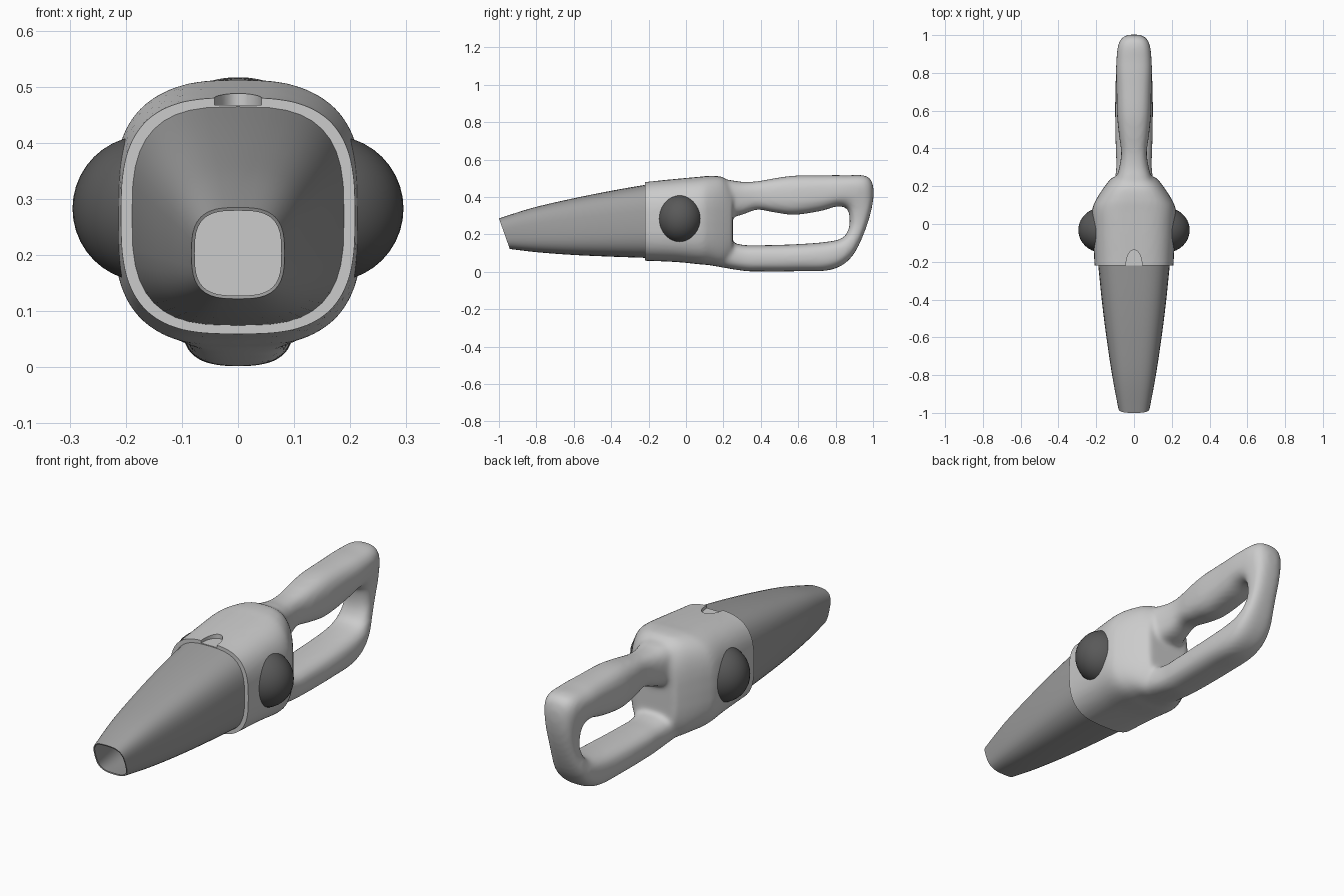
import bpy, bmesh, math
from mathutils import Vector

if "Cube" in bpy.data.objects:
    bpy.data.objects.remove(bpy.data.objects["Cube"])


def grey(name, v):
    m = bpy.data.materials.new(name)
    m.diffuse_color = (v, v, v, 1)
    m.use_nodes = True
    m.node_tree.nodes["Principled BSDF"].inputs["Base Color"].default_value = m.diffuse_color
    return m


def catmull(a, b, c, d, t):
    return 0.5 * (2 * b + (c - a) * t + (2 * a - 5 * b + 4 * c - d) * t * t
                  + (3 * b - a - 3 * c + d) * t ** 3)


def smooth_stations(st, steps):
    out = []
    for i in range(len(st) - 1):
        q = [st[max(i - 1, 0)], st[i], st[i + 1], st[min(i + 2, len(st) - 1)]]
        for k in range(steps):
            out.append([catmull(*p, k / steps) for p in zip(*q)])
    return out + [list(st[-1])]


def loft(bm, stations, n=3.0, seg=40, steps=5, caps=True):
    """Station: one edge (y, z), opposite edge (y, z), half width in x."""
    rings = []
    for y1, z1, y2, z2, w in smooth_stations(stations, steps):
        a, b = Vector((0, y1, z1)), Vector((0, y2, z2))
        c, h = (a + b) / 2, (a - b) / 2
        ring = []
        for k in range(seg):
            t = 2 * math.pi * k / seg
            co, si = math.cos(t), math.sin(t)
            p = c + h * math.copysign(abs(si) ** (2 / n), si)
            p.x = w * math.copysign(abs(co) ** (2 / n), co)
            ring.append(bm.verts.new(p))
        rings.append(ring)
    for r, s in zip(rings, rings[1:]):
        for k in range(seg):
            j = (k + 1) % seg
            bm.faces.new((r[k], r[j], s[j], s[k]))
    if caps:
        bm.faces.new(rings[0])
        bm.faces.new(rings[-1])


def finish(bm, name):
    bmesh.ops.recalc_face_normals(bm, faces=bm.faces)
    me = bpy.data.meshes.new(name)
    bm.to_mesh(me)
    bm.free()
    ob = bpy.data.objects.new(name, me)
    bpy.context.collection.objects.link(ob)
    return ob


def select(ob):
    bpy.ops.object.select_all(action='DESELECT')
    ob.select_set(True)
    bpy.context.view_layer.objects.active = ob


def bake_and_shade(ob, angle=35):
    select(ob)
    if ob.modifiers:
        bpy.ops.object.convert(target='MESH')
    bpy.ops.object.shade_smooth_by_angle(angle=math.radians(angle))


# motor housing and looped handle, fused into one skin
bm = bmesh.new()
housing = [(-.30, .478, .06, .208), (-.22, .481, .059, .209), (-.05, .497, .052, .218),
           (.07, .508, .04, .222), (.13, .513, .035, .200), (.20, .505, .028, .155),
           (.25, .455, .06, .115)]
loft(bm, [(y, t, y, b, w) for y, t, b, w in housing])
loft(bm, [
    (.10, .49, .10, .30, .13), (.22, .492, .22, .29, .10), (.30, .481, .30, .305, .078),
    (.38, .484, .38, .332, .068), (.48, .501, .47, .318, .08), (.58, .514, .58, .305, .09),
    (.72, .516, .72, .325, .093), (.85, .516, .81, .350, .095), (.975, .507, .862, .335, .088),
    (1.003, .41, .875, .28, .075), (.968, .25, .868, .225, .07), (.89, .085, .835, .18, .088),
    (.78, .012, .75, .16, .097), (.60, .003, .60, .148, .10), (.40, .002, .40, .142, .097),
    (.30, .006, .28, .148, .095), (.10, .04, .10, .20, .12)], n=2.7)
body = finish(bm, "housing_and_handle")
mod = body.modifiers.new("fuse", 'REMESH')
mod.mode = 'VOXEL'
mod.voxel_size = 0.011
mod = body.modifiers.new("soften", 'SMOOTH')
mod.factor = 0.5
mod.iterations = 10

# cutters: flat front rim and latch notch
bpy.ops.mesh.primitive_cube_add(size=1, location=(0, -.42, .3))
front_cut = bpy.context.object
front_cut.name = "front_cutter"
front_cut.scale = (1, .4, 1)
bpy.ops.mesh.primitive_cylinder_add(vertices=32, radius=1, depth=.2, location=(0, -.215, .568))
notch = bpy.context.object
notch.name = "notch_cutter"
notch.scale = (.042, .078, 1)
for c in (front_cut, notch):
    c.hide_render = True
    mod = body.modifiers.new("cut", 'BOOLEAN')
    mod.operation = 'DIFFERENCE'
    mod.solver = 'EXACT'
    mod.object = c
bake_and_shade(body)
for c in (front_cut, notch):
    bpy.data.objects.remove(c)

# hollow tapered nozzle with slanted mouth
bm = bmesh.new()
loft(bm, [(-1.0, .285, -.942, .122, .083), (-.82, .342, -.79, .104, .115),
          (-.60, .393, -.60, .090, .146), (-.40, .433, -.40, .081, .171),
          (-.20, .468, -.20, .074, .191)], caps=False)
nozzle = finish(bm, "nozzle")
mod = nozzle.modifiers.new("wall", 'SOLIDIFY')
mod.thickness = 0.006
mod.offset = -1
nozzle.data.materials.append(grey("mid_grey", .35))
bake_and_shade(nozzle)

# domed side covers
dark = grey("dark_grey", .1)
for s, side in ((1, "right"), (-1, "left")):
    bpy.ops.mesh.primitive_uv_sphere_add(segments=40, ring_count=20, radius=1,
                                         location=(s * .165, -.032, .283))
    dome = bpy.context.object
    dome.name = "side_dome_" + side
    dome.scale = (.13, .12, .13)
    dome.data.materials.append(dark)
    bake_and_shade(dome)
